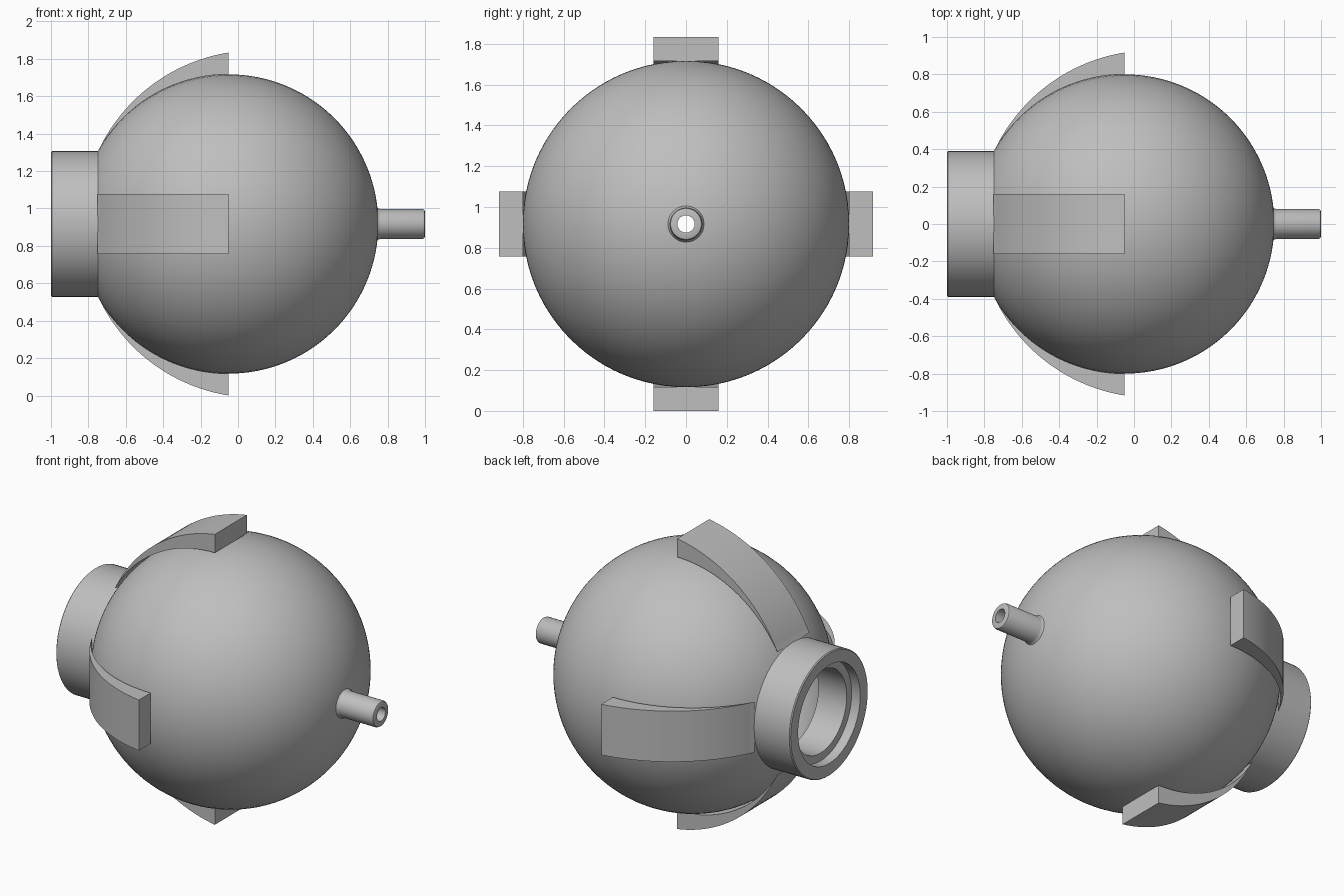
import bpy, bmesh
from math import sin, cos, pi, sqrt, asin, atan2, radians
from mathutils import Matrix

cube = bpy.data.objects.get("Cube")
if cube:
    bpy.data.objects.remove(cube)

CENTER = (-0.05, 0, 0.917)   # middle of the globe
R = 0.8                      # globe radius
WALL = 0.74                  # inner globe radius
NECK, BORE = 0.39, 0.26
SPOUT, SPOUT_BORE = 0.08, 0.042

grey = bpy.data.materials.new("plain grey")
grey.use_nodes = True
color = (0.52, 0.52, 0.52, 1)
grey.diffuse_color = color
grey.node_tree.nodes["Principled BSDF"].inputs["Base Color"].default_value = color


def finish(name, bm, angle=30):
    bmesh.ops.recalc_face_normals(bm, faces=bm.faces)
    mesh = bpy.data.meshes.new(name)
    bm.to_mesh(mesh)
    bm.free()
    mesh.materials.append(grey)
    obj = bpy.data.objects.new(name, mesh)
    obj.location = CENTER
    bpy.context.collection.objects.link(obj)
    bpy.ops.object.select_all(action='DESELECT')
    obj.select_set(True)
    bpy.context.view_layer.objects.active = obj
    bpy.ops.object.shade_smooth_by_angle(angle=radians(angle))
    return obj


def lathe(name, profile, steps=96):
    """Turn a closed (x, radius) profile around the x axis."""
    bm = bmesh.new()
    verts = [bm.verts.new((x, 0, r)) for x, r in profile]
    edges = [bm.edges.new((a, b)) for a, b in zip(verts, verts[1:] + verts[:1])]
    bmesh.ops.spin(bm, geom=verts + edges, cent=(0, 0, 0), axis=(1, 0, 0),
                   angle=2 * pi, steps=steps)
    bmesh.ops.remove_doubles(bm, verts=bm.verts, dist=0.00005)
    return finish(name, bm)


def arc(radius, start, end, steps, cx=0):
    """Points of an arc, with angles measured from -x."""
    return [(cx - radius * cos(start + (end - start) * i / steps),
             radius * sin(start + (end - start) * i / steps))
            for i in range(steps + 1)]


# Hollow globe, open at the neck and at the spout
outer = arc(R, asin(NECK / R), pi - asin(SPOUT / R), 64)
inner = arc(WALL, pi - asin(SPOUT_BORE / WALL), asin(BORE / WALL), 48)
lathe("globe", outer + inner)

# Wide neck with a stepped mouth
lathe("neck", [(-sqrt(R**2 - NECK**2), NECK), (-0.944, NECK), (-0.95, NECK - 0.006),
               (-0.95, 0.31), (-0.89, 0.31), (-0.89, BORE),
               (-sqrt(WALL**2 - BORE**2), BORE)], 64)

# Narrow spout with a small fillet at its root and a rounded tip
lathe("spout", [(0.788, SPOUT + 0.015), (0.8, SPOUT + 0.004), (0.812, SPOUT),
                (1.037, SPOUT), (1.046, SPOUT - 0.004), (1.05, SPOUT - 0.013),
                (1.05, SPOUT_BORE), (0.738, SPOUT_BORE)], 48)

# Four tapering fins around the rear half
CX, FIN_R, HALF_WIDTH = 0.145, 0.928, 0.16
tip = atan2(0.39, 0.695 + CX)
outline = arc(FIN_R, tip, pi / 2 - asin(CX / FIN_R), 28, CX)
outline += arc(R, pi / 2, asin(0.387 / R), 28)
for i, name in enumerate(("top_fin", "front_fin", "bottom_fin", "back_fin")):
    bm = bmesh.new()
    face = bm.faces.new([bm.verts.new((x, -HALF_WIDTH, z)) for x, z in outline])
    side = bmesh.ops.extrude_face_region(bm, geom=[face])["geom"]
    bmesh.ops.translate(bm, vec=(0, 2 * HALF_WIDTH, 0),
                        verts=[v for v in side if isinstance(v, bmesh.types.BMVert)])
    bmesh.ops.rotate(bm, verts=bm.verts, cent=(0, 0, 0),
                     matrix=Matrix.Rotation(i * pi / 2, 3, 'X'))
    finish(name, bm)
